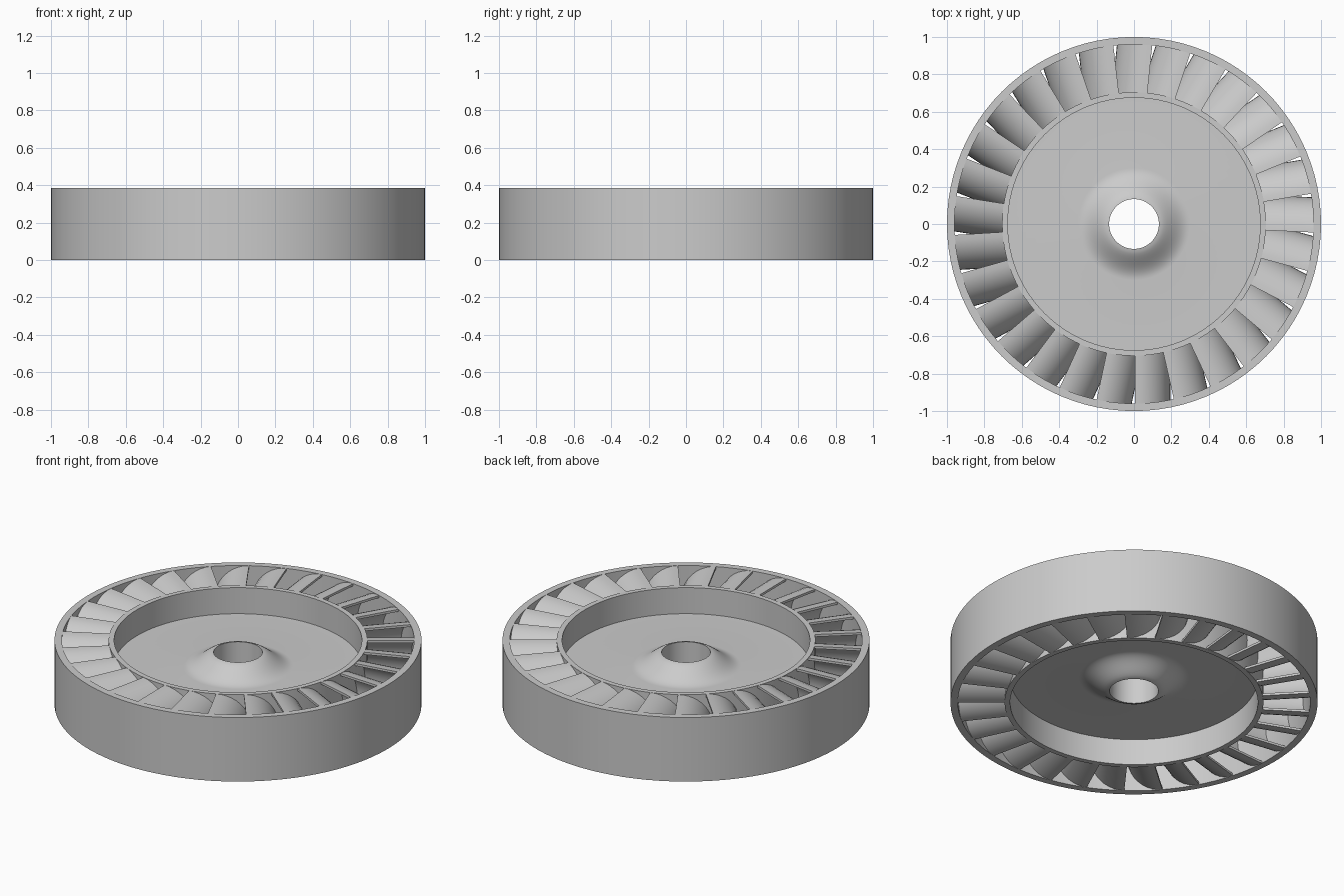
import bpy, bmesh, math
from mathutils import Matrix

HEIGHT = 0.385
MID = HEIGHT / 2
BLADES = 29
SEGMENTS = 96

cube = bpy.data.objects.get("Cube")
if cube:
    bpy.data.objects.remove(cube, do_unlink=True)

metal = bpy.data.materials.new("grey metal")
metal.use_nodes = True
grey = (0.6, 0.6, 0.6, 1)
metal.diffuse_color = grey
metal.node_tree.nodes["Principled BSDF"].inputs["Base Color"].default_value = grey


def finish(name, bm, angle=35):
    bmesh.ops.recalc_face_normals(bm, faces=bm.faces)
    mesh = bpy.data.meshes.new(name)
    bm.to_mesh(mesh)
    bm.free()
    obj = bpy.data.objects.new(name, mesh)
    bpy.context.collection.objects.link(obj)
    mesh.materials.append(metal)
    bpy.ops.object.select_all(action="DESELECT")
    obj.select_set(True)
    bpy.context.view_layer.objects.active = obj
    bpy.ops.object.shade_smooth_by_angle(angle=math.radians(angle))
    return obj


def revolve(name, profile):
    """Turn a closed (radius, z) outline around the z axis."""
    bm = bmesh.new()
    verts = [bm.verts.new((r, 0, z)) for r, z in profile]
    edges = [bm.edges.new((v, verts[i - 1])) for i, v in enumerate(verts)]
    bmesh.ops.spin(bm, geom=verts + edges, axis=(0, 0, 1), cent=(0, 0, 0),
                   angle=math.tau, steps=SEGMENTS)
    bmesh.ops.remove_doubles(bm, verts=bm.verts, dist=0.0005)
    return finish(name, bm)


# Outer shroud ring
revolve("outer_ring", [(0.96, 0), (1, 0), (1, HEIGHT), (0.96, HEIGHT)])

# Inner rim, web and flared hub: the upper half outline is mirrored below
WEB, HUB = 0.036, 0.12
R_IN, R_OUT = 0.133, 0.30
flare = []
for i in range(13):
    t = i / 12
    drop = (1 + math.cos(math.pi * t ** 0.85)) / 2
    flare.append((R_IN + (R_OUT - R_IN) * t, WEB + (HUB - WEB) * drop))
upper = flare + [(0.675, WEB), (0.675, MID), (0.705, MID)]
lower = [(r, -z) for r, z in reversed(upper)]
revolve("hub_disc", [(r, MID + z) for r, z in upper + lower])

# Curved blades: a crescent section swept radially, repeated around the wheel
ARC_STEPS = 20
DEPTH, THICK = 0.188, 0.014
arc = [math.pi * (0.5 - i / ARC_STEPS) for i in range(ARC_STEPS + 1)]
convex = [(DEPTH * math.cos(a), MID * math.sin(a)) for a in arc]
concave = [((DEPTH - THICK) * math.cos(a), (MID - THICK) * math.sin(a))
           for a in reversed(arc)]
section = convex + concave

bm = bmesh.new()
for k in range(BLADES):
    turn = Matrix.Rotation(math.radians(9.7) + math.tau * k / BLADES, 4, "Z")
    ends = []
    for radius in (0.685, 0.968):
        ends.append([bm.verts.new(turn @ Matrix.Translation((radius, s, MID + z)).translation)
                     for s, z in section])
    inner, outer = ends
    count = len(section)
    for i in range(count):
        j = (i + 1) % count
        bm.faces.new((inner[i], inner[j], outer[j], outer[i]))
    # End caps as strips across the crescent
    for ring in ends:
        for i in range(ARC_STEPS):
            bm.faces.new((ring[i], ring[i + 1], ring[count - 2 - i], ring[count - 1 - i]))
finish("blades", bm)
